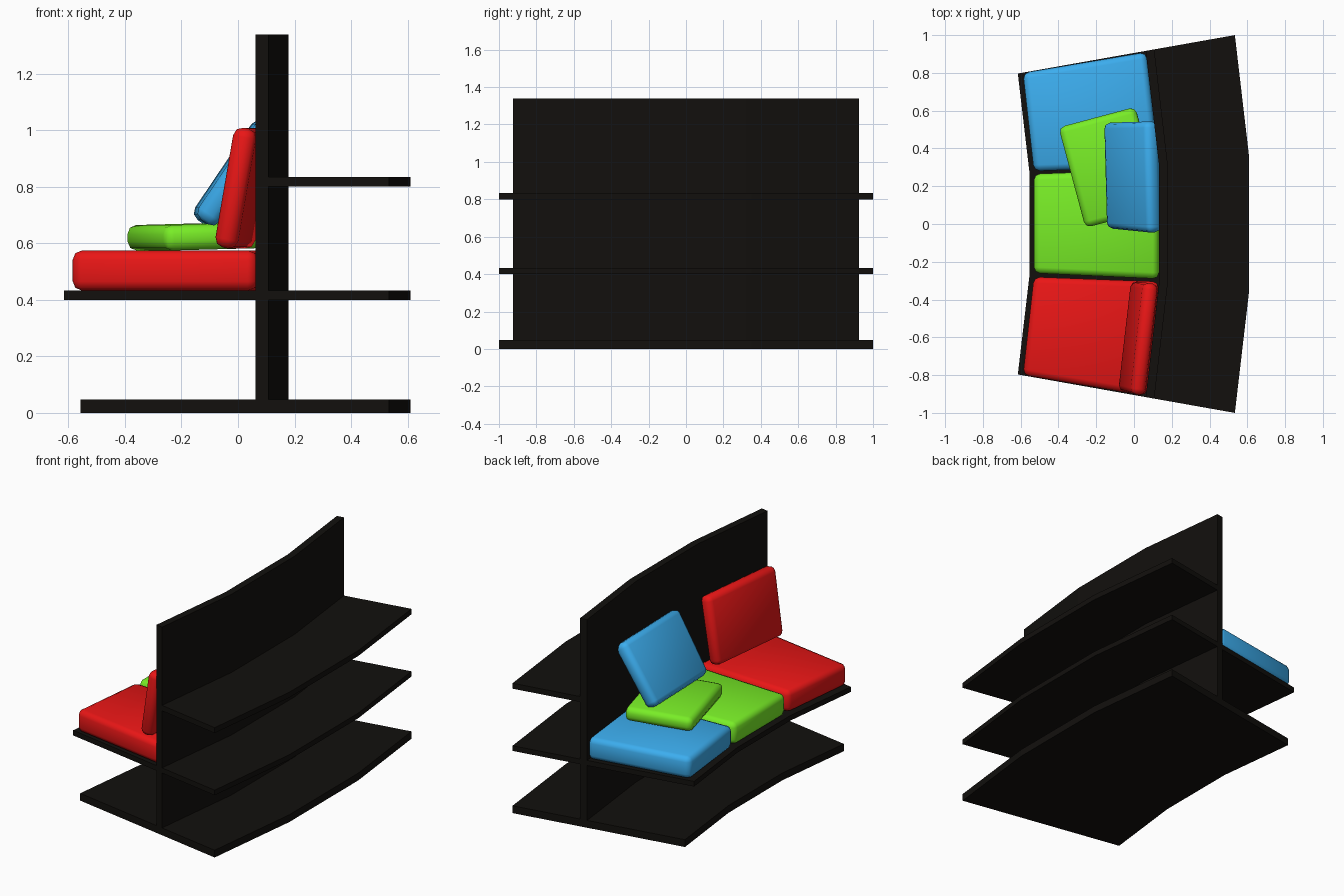
import bpy, bmesh
from math import radians

if "Cube" in bpy.data.objects:
    bpy.data.objects.remove(bpy.data.objects["Cube"])


def material(name, rgb):
    m = bpy.data.materials.new(name)
    m.diffuse_color = (*rgb, 1)
    m.use_nodes = True
    m.node_tree.nodes["Principled BSDF"].inputs["Base Color"].default_value = m.diffuse_color
    return m


BLACK = material("black", (0.006, 0.005, 0.004))
RED = material("red", (0.82, 0.008, 0.008))
GREEN = material("green", (0.19, 0.85, 0.02))
BLUE = material("blue", (0.045, 0.42, 0.86))


def prism(name, outline, z0, z1, mat):
    """Extrude a plan outline from z0 to z1."""
    bm = bmesh.new()
    face = bm.faces.new([bm.verts.new((x, y, z0)) for x, y in outline])
    top = bmesh.ops.extrude_face_region(bm, geom=[face])["geom"]
    verts = [v for v in top if isinstance(v, bmesh.types.BMVert)]
    bmesh.ops.translate(bm, verts=verts, vec=(0, 0, z1 - z0))
    bmesh.ops.recalc_face_normals(bm, faces=bm.faces)
    mesh = bpy.data.meshes.new(name)
    bm.to_mesh(mesh)
    bm.free()
    mesh.materials.append(mat)
    ob = bpy.data.objects.new(name, mesh)
    bpy.context.collection.objects.link(ob)
    return ob


def bent_line(x):
    """Three-segment bent line running in y, offset to x in the middle."""
    s = (x + 0.55) / 1.16
    xe, ye, yb = -0.612 + 1.146 * s, 0.797 + 0.203 * s, 0.27 + 0.08 * s
    return [(xe, -ye), (x, -yb), (x, yb), (xe, ye)]


def bent_board(name, x0, x1, z0, z1):
    prism(name, bent_line(x0) + bent_line(x1)[::-1], z0, z1, BLACK)


def cushion(name, corners, z0, z1, mat, loc=(0, 0, 0), rot=(0, 0, 0)):
    ob = prism(name, corners, z0, z1, mat)
    ob.location = loc
    ob.rotation_euler = [radians(a) for a in rot]
    mod = ob.modifiers.new("soft_edges", "BEVEL")
    mod.width, mod.segments = 0.032, 2
    mod.limit_method = 'NONE'
    for p in ob.data.polygons:
        p.use_smooth = True


# Bent shelves and dividing wall
bent_board("bottom_shelf", -0.495, 0.61, 0, 0.047)
bent_board("seat_shelf", -0.553, 0.61, 0.40, 0.433)
bent_board("back_shelf", 0.15, 0.61, 0.80, 0.835)
bent_board("divider_wall", 0.132, 0.178, 0, 1.338)

# Seat cushions
end = [(-0.588, 0.80), (0.065, 0.91), (0.132, 0.305), (-0.53, 0.28)]
cushion("blue_seat", end, 0.433, 0.574, BLUE)
cushion("red_seat", [(x, -y) for x, y in end], 0.433, 0.574, RED)
cushion("green_seat", [(-0.53, 0.265), (0.132, 0.29), (0.132, -0.29),
                       (-0.53, -0.26)], 0.433, 0.574, GREEN)

# Loose cushions: local x is height, y is width, z is thickness
cushion("red_back_cushion", [(-0.215, -0.29), (0.215, -0.3), (0.215, 0.295),
                             (-0.215, 0.295)], -0.041, 0.041, RED,
        (0.022, -0.603, 0.795), (0, -80, -6.6))
cushion("green_loose_cushion", [(-0.21, -0.275), (0.21, -0.275), (0.21, 0.275),
                                (-0.21, 0.275)], -0.045, 0.045, GREEN,
        (-0.125, 0.30, 0.624), (0, -1.5, 15))
cushion("blue_back_cushion", [(-0.21, -0.275), (0.21, -0.305), (0.21, 0.285),
                              (-0.21, 0.285)], -0.045, 0.045, BLUE,
        (-0.008, 0.255, 0.849), (0, -56, 1.5))
